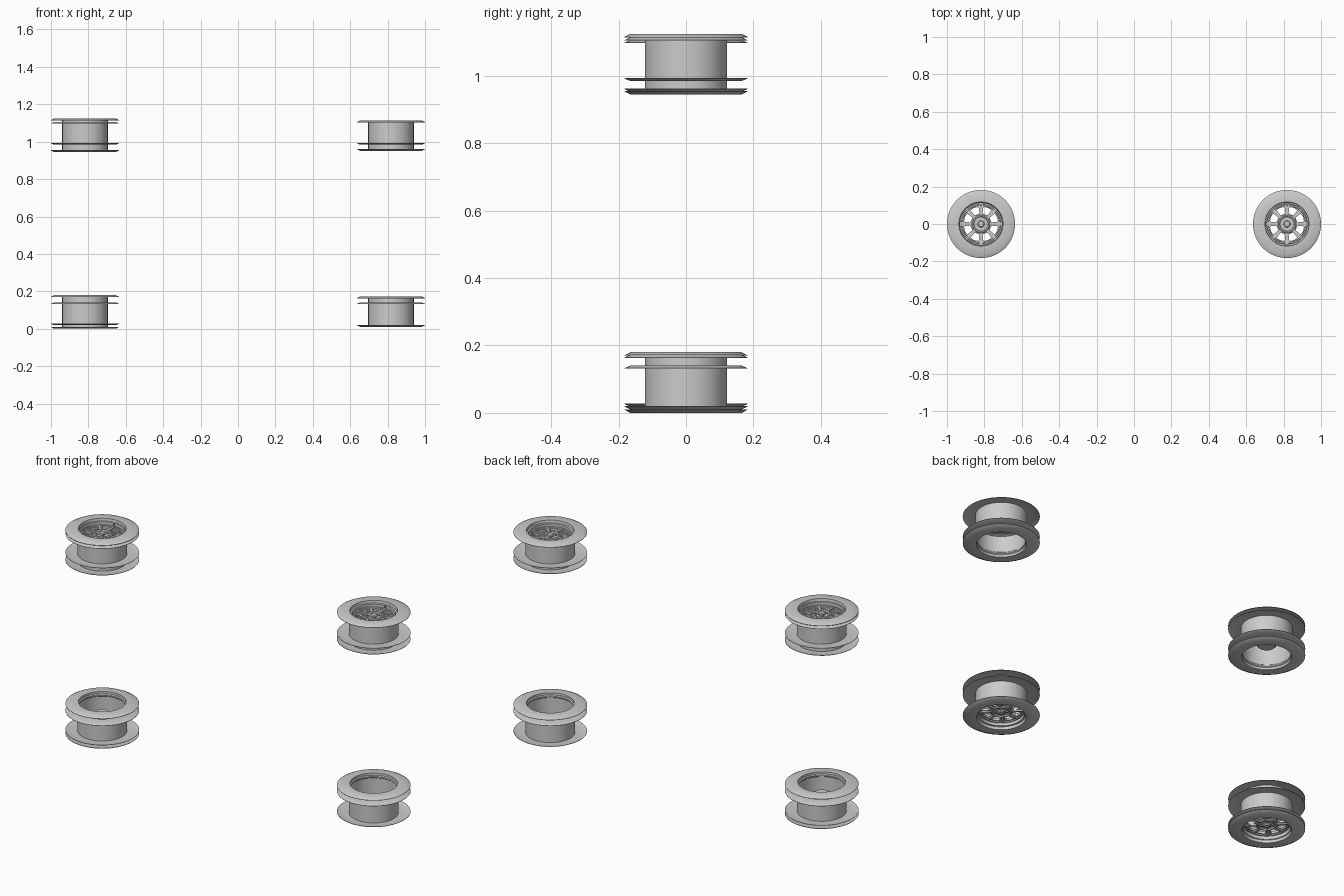
import bpy, bmesh, math
from mathutils import Matrix, Vector

if "Cube" in bpy.data.objects:
    bpy.data.objects.remove(bpy.data.objects["Cube"])

CX, TOP = 0.818, 1.124          # wheel centre offset, overall height
SEG = 64


def finish(name, bm, mat, flip, smooth=True):
    """Place a part in the world, mirroring it for the lower wheels."""
    bmesh.ops.recalc_face_normals(bm, faces=bm.faces)
    bm.transform(mat)
    if flip:
        bmesh.ops.reverse_faces(bm, faces=bm.faces)
    me = bpy.data.meshes.new(name)
    bm.to_mesh(me)
    bm.free()
    ob = bpy.data.objects.new(name, me)
    bpy.context.collection.objects.link(ob)
    if smooth:
        bpy.ops.object.select_all(action='DESELECT')
        ob.select_set(True)
        bpy.context.view_layer.objects.active = ob
        bpy.ops.object.shade_smooth_by_angle(angle=math.radians(30))
    return ob


def lathe(profile, bm=None, seg=SEG):
    """Revolve a closed (radius, height) outline around z."""
    bm = bm or bmesh.new()
    rings = []
    for i in range(seg):
        a = 2 * math.pi * i / seg
        rings.append([bm.verts.new((r * math.cos(a), r * math.sin(a), z)) for r, z in profile])
    n = len(profile)
    for i in range(seg):
        p, q = rings[i], rings[(i + 1) % seg]
        for j in range(n):
            k = (j + 1) % n
            bm.faces.new((p[j], q[j], q[k], p[k]))
    return bm


def prism(bm, pts, z0, z1):
    """Extrude a flat outline from z0 to z1."""
    lo = [bm.verts.new((x, y, z0)) for x, y in pts]
    hi = [bm.verts.new((x, y, z1)) for x, y in pts]
    n = len(pts)
    bm.faces.new(lo[::-1])
    bm.faces.new(hi)
    for i in range(n):
        bm.faces.new((lo[i], lo[(i + 1) % n], hi[(i + 1) % n], hi[i]))


def polar(r, a):
    return (r * math.cos(a), r * math.sin(a))


def flange(z, edge):
    """Thin disc whose outer lip bends towards the barrel."""
    t = 0.003 if edge < z else -0.003
    return [(0.119, z), (0.165, z), (0.182, edge), (0.182, edge - t / 2), (0.164, z - t), (0.119, z - t)]


def spoke_web(z0, z1):
    """Disc with eight rounded windows cut through it."""
    disc = finish("web", lathe([(0.03, z0), (0.112, z0), (0.112, z1), (0.03, z1)]), Matrix(), False, False)
    bm = bmesh.new()
    for i in range(8):
        c = math.pi / 4 * (i + 0.5)
        outline = [(0.056, -.16), (0.060, -.24), (0.084, -.27), (0.092, -.22), (0.094, 0),
                   (0.092, .22), (0.084, .27), (0.060, .24), (0.056, .16)]
        prism(bm, [polar(r, c + a) for r, a in outline], z0 - 0.02, z1 + 0.02)
    cutter = finish("window_cutter", bm, Matrix(), False, False)
    cutter.hide_render = True
    mod = disc.modifiers.new("windows", 'BOOLEAN')
    mod.operation, mod.solver, mod.object = 'DIFFERENCE', 'EXACT', cutter
    dg = bpy.context.evaluated_depsgraph_get()
    out = bmesh.new()
    out.from_mesh(disc.evaluated_get(dg).to_mesh())
    bpy.data.objects.remove(disc)
    bpy.data.objects.remove(cutter)
    return out


def wheel(tag, x, lower, wide):
    mat = Matrix.Translation((x, 0, 0))
    if lower:
        mat = Matrix.Translation((x, 0, TOP)) @ Matrix.Diagonal((1, 1, -1, 1))

    def add(part, bm):
        finish(f"{tag}_{part}", bm, mat, lower)

    top = 1.124 if wide else 1.114
    bot = 0.944 if wide else 0.951
    face = top - 0.034            # front of the spoke web
    # flanges
    add("outer_flange", lathe(flange(top, top - 0.009)))
    if wide:
        add("outer_second_flange", lathe(flange(1.105, 1.098)))
    add("inner_second_flange", lathe(flange(0.984, 0.991)))
    add("inner_flange", lathe(flange(bot, bot + 0.009)))
    # barrel with stepped inside
    r_in = 0.112 if wide else 0.108
    add("barrel", lathe([(0.122, bot), (0.122, top), (0.118, top), (0.116, top - 0.014),
                         (r_in, top - 0.016), (r_in, face - 0.014), (0.117, face - 0.018),
                         (0.117, bot + 0.026), (0.113, bot + 0.022), (0.113, bot + 0.016), (0.118, bot + 0.012),
                         (0.118, bot)]))
    # face plate with windows
    add("spoke_web", spoke_web(face - 0.012, face))
    add("face_ring", lathe([(0.098, face - 0.002), (0.100, face + 0.005), (0.106, face + 0.005),
                            (0.108, face - 0.002)]))
    # raised spoke ribs
    bm = bmesh.new()
    for i in range(8):
        a = math.pi / 4 * i
        rot = Matrix.Rotation(a, 2)
        pts = [rot @ Vector(p) for p in ((0.042, -.007), (0.1, -.005), (0.1, .005), (0.042, .007))]
        prism(bm, pts, face - 0.004, face + 0.007)
    add("spoke_ribs", bm)
    # hub, reaching back into the barrel
    back = bot + (0.06 if wide else 0.085)
    add("hub", lathe([(0.0005, back), (0.040, back), (0.045, back + 0.005), (0.050, face - 0.012),
                      (0.050, face + 0.005), (0.046, face + 0.009), (0.040, face + 0.009), (0.037, face + 0.003),
                      (0.0005, face + 0.003)], seg=40))
    add("centre_cap", lathe([(0.0005, face), (0.018, face), (0.018, face + 0.010), (0.014, face + 0.014),
                             (0.0005, face + 0.014)], seg=32))
    # wheel nuts
    bm = bmesh.new()
    for i in range(4):
        cx, cy = polar(0.028, math.pi / 4 + math.pi / 2 * i)
        prism(bm, [(cx + 0.005 * math.cos(k * math.pi / 3), cy + 0.005 * math.sin(k * math.pi / 3))
                   for k in range(6)], face, face + 0.010)
    add("wheel_nuts", bm)
    # valve stem
    bm = bmesh.new()
    prism(bm, [(0.003 * math.cos(k * math.pi / 4), 0.103 + 0.003 * math.sin(k * math.pi / 4))
               for k in range(8)], face - 0.005, face + 0.026)
    bmesh.ops.rotate(bm, verts=bm.verts, cent=(0, 0.103, face), matrix=Matrix.Rotation(0.25, 3, 'X'))
    add("valve_stem", bm)


for side, sx in (("left", -CX), ("right", CX)):
    for level in ("upper", "lower"):
        wheel(f"{side}_{level}", sx, level == "lower", side == "left")
